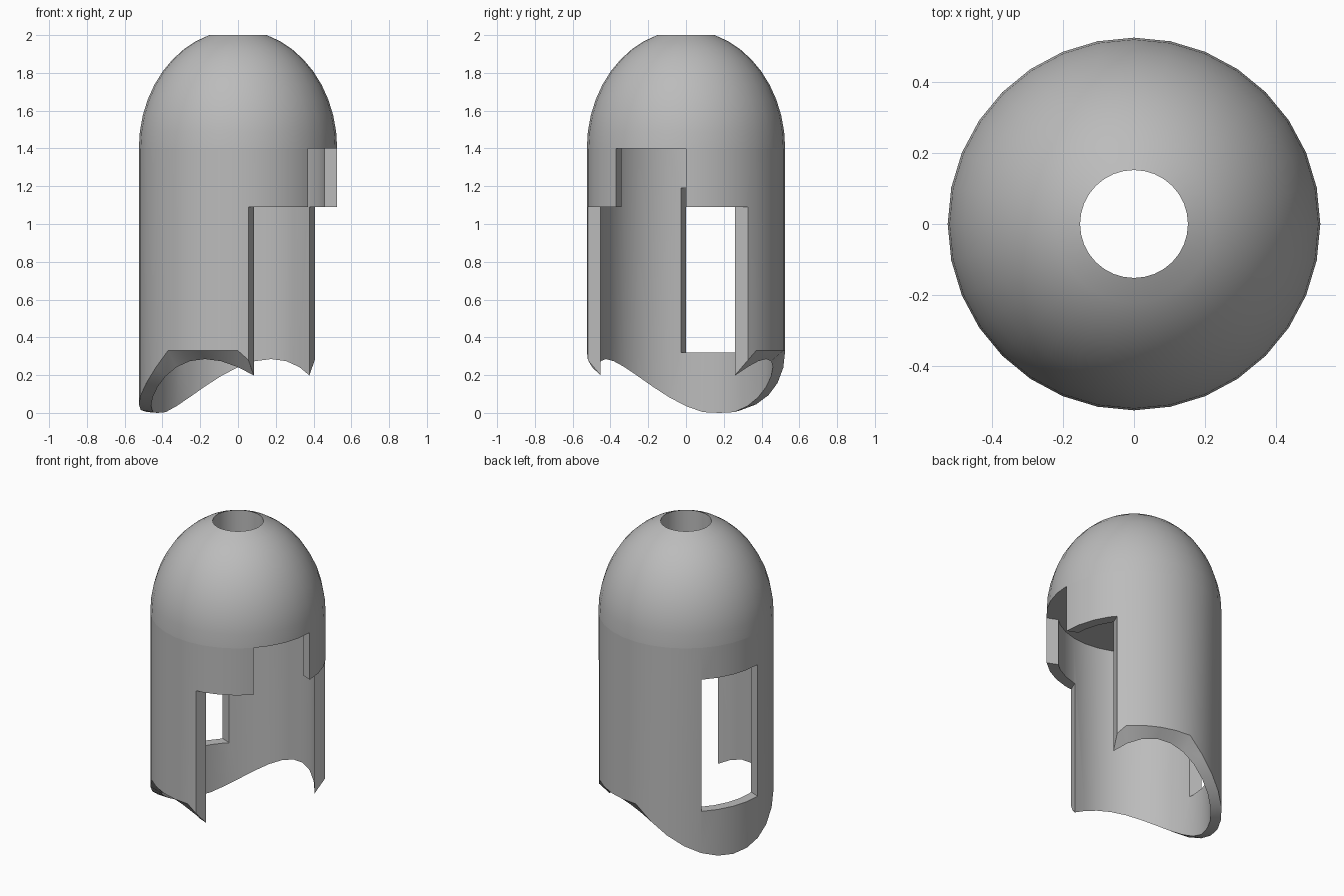
import bpy, bmesh, math
from mathutils import Matrix

cube = bpy.data.objects.get("Cube")
if cube:
    bpy.data.objects.remove(cube, do_unlink=True)

SIDES = 32
R_OUT, R_IN = 0.525, 0.46
EAVES, TOP, HOLE = 1.4, 2.0, 0.152
TURN = Matrix.Rotation(math.radians(-22.5), 4, "Z")

grey = bpy.data.materials.new("plain grey")
grey.use_nodes = True
grey.diffuse_color = (0.5, 0.5, 0.5, 1)
grey.node_tree.nodes["Principled BSDF"].inputs["Base Color"].default_value = (0.5, 0.5, 0.5, 1)


def ring_solid(name, rings):
    """Closed loop of rings around z; each ring is (radius, height or height rule of x)."""
    bm = bmesh.new()
    loops = []
    for radius, height in rings:
        loop = []
        for i in range(SIDES):
            a = math.tau * i / SIDES
            x, y = radius * math.cos(a), radius * math.sin(a)
            loop.append(bm.verts.new((x, y, height(x) if callable(height) else height)))
        loops.append(loop)
    for k, loop in enumerate(loops):
        nxt = loops[(k + 1) % len(loops)]
        for i in range(SIDES):
            j = (i + 1) % SIDES
            bm.faces.new((loop[i], loop[j], nxt[j], nxt[i]))
    bmesh.ops.recalc_face_normals(bm, faces=bm.faces)
    return add_object(name, bm)


def add_object(name, bm):
    mesh = bpy.data.meshes.new(name)
    bm.to_mesh(mesh)
    bm.free()
    mesh.materials.append(grey)
    obj = bpy.data.objects.new(name, mesh)
    bpy.context.collection.objects.link(obj)
    obj.matrix_world = TURN
    return obj


def cut_box(target, name, low, high):
    """Subtract a box, given in the turned frame, from the target."""
    bm = bmesh.new()
    bmesh.ops.create_cube(bm, size=1)
    for v in bm.verts:
        v.co = [(l + h) / 2 + c * (h - l) for c, l, h in zip(v.co, low, high)]
    box = add_object(name, bm)
    box.hide_render = True
    box.hide_viewport = True
    box.display_type = "WIRE"
    mod = target.modifiers.new(name, "BOOLEAN")
    mod.operation = "DIFFERENCE"
    mod.solver = "EXACT"
    mod.object = box
    return box


# Saddle-shaped lower rim: chamfered outside, arched inside
def outer_rim(x):
    return 0.33 - max(0, abs(x) - 0.2)


def inner_rim(x):
    return max(0, 0.285 - 1.38 * x * x)


# Tube wall with its three openings
wall = ring_solid("tube_wall", [(R_OUT, outer_rim), (R_OUT, EAVES), (R_IN, EAVES), (R_IN, inner_rim)])
cutters = [
    cut_box(wall, "front_opening_cutter", (0.25, -1, -0.5), (1, 1, 1.09)),
    cut_box(wall, "notch_cutter", (0.3, -0.2, 1.0), (1, 0.2, 1.5)),
    cut_box(wall, "window_cutter", (-1, -0.2, 0.32), (-0.2, 0.2, 1.19)),
]

# Solid dome with a vertical hole through the crown
rise = (TOP - EAVES) / math.sqrt(1 - (HOLE / R_OUT) ** 2)
end = math.acos(HOLE / R_OUT)
steps = 9
profile = [(R_OUT * math.cos(end * k / steps), EAVES + rise * math.sin(end * k / steps))
           for k in range(steps + 1)]
dome = ring_solid("dome", [(HOLE, EAVES)] + profile)

# Apply the cuts, drop the cutters and shade
bpy.context.view_layer.update()
cut_mesh = bpy.data.meshes.new_from_object(wall.evaluated_get(bpy.context.evaluated_depsgraph_get()))
wall.modifiers.clear()
wall.data = cut_mesh
for box in cutters:
    bpy.data.objects.remove(box, do_unlink=True)
for obj in (wall, dome):
    bpy.ops.object.select_all(action="DESELECT")
    obj.select_set(True)
    bpy.context.view_layer.objects.active = obj
    bpy.ops.object.shade_smooth_by_angle(angle=math.radians(30))
